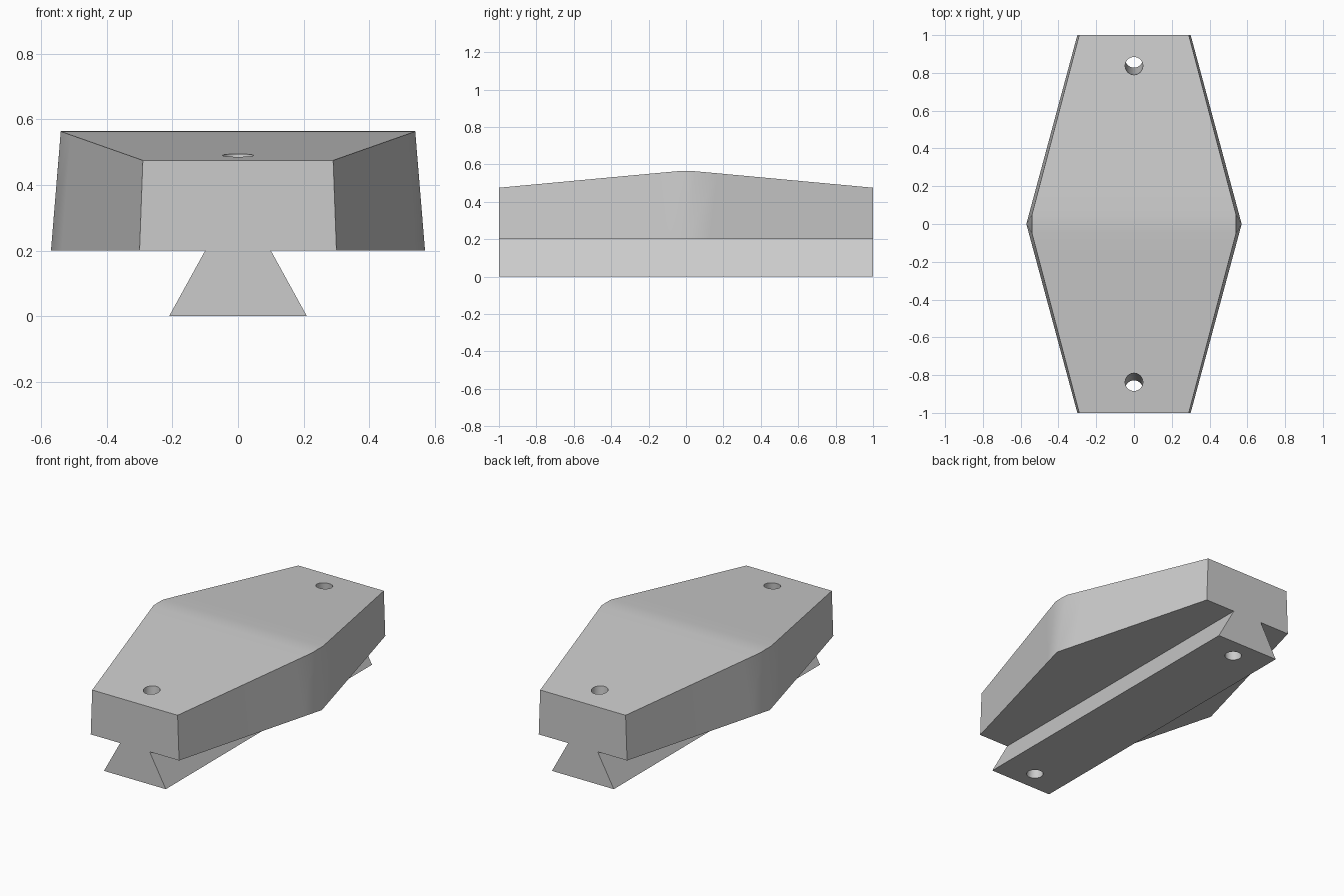
import bpy, bmesh, math
from mathutils import Vector

cube = bpy.data.objects.get("Cube")
if cube:
    bpy.data.objects.remove(cube, do_unlink=True)

grey = bpy.data.materials.new("plain grey")
grey.use_nodes = True
grey.diffuse_color = (0.6, 0.6, 0.6, 1)
grey.node_tree.nodes["Principled BSDF"].inputs["Base Color"].default_value = (0.6, 0.6, 0.6, 1)


def add_object(name, bm):
    mesh = bpy.data.meshes.new(name)
    bmesh.ops.recalc_face_normals(bm, faces=bm.faces)
    bm.to_mesh(mesh)
    bm.free()
    mesh.materials.append(grey)
    obj = bpy.data.objects.new(name, mesh)
    bpy.context.collection.objects.link(obj)
    return obj


def lerp(a, b, t):
    return a + (b - a) * t


def section(t, side):
    """Dovetail and tapered block outline; t runs from the end (0) to the middle (1)."""
    y_low = side * (1 - t)
    y_top = side * lerp(1, 0.05, t)
    wide_low, wide_top = lerp(0.30, 0.57, t), lerp(0.29, 0.54, t)
    z_top = lerp(0.475, 0.563, t)
    right = [(0.21, y_low, 0), (0.10, y_low, 0.2),
             (wide_low, y_low, 0.2), (wide_top, y_top, z_top)]
    return right + [(-x, y, z) for x, y, z in reversed(right)]


# Main body: loft the outline along y, with a narrow rounded ridge on top
STEPS = 8
rows = [section(i / STEPS, -1) for i in range(STEPS + 1)]
ridge = [(x, 0, 0.565 if z > 0.5 else z) for x, y, z in rows[-1]]
rows += [ridge] + [section(i / STEPS, 1) for i in range(STEPS, -1, -1)]

bm = bmesh.new()
loops = [[bm.verts.new(p) for p in row] for row in rows]
for a, b in zip(loops, loops[1:]):
    for i in range(8):
        j = (i + 1) % 8
        bm.faces.new((a[i], a[j], b[j], b[i]))
bm.faces.new(loops[0])
bm.faces.new(loops[-1])
bmesh.ops.remove_doubles(bm, verts=bm.verts, dist=0.0005)
body = add_object("dovetail_block", bm)

# Slanted screw holes near both ends
for label, side in (("front", -1), ("back", 1)):
    low, high = Vector((0, side * 0.875, 0)), Vector((0, side * 0.837, 0.49))
    axis = high - low
    bm = bmesh.new()
    bmesh.ops.create_cone(bm, cap_ends=True, segments=32, radius1=0.047,
                          radius2=0.047, depth=1.0)
    cutter = add_object(label + "_hole_cutter", bm)
    cutter.location = (low + high) / 2
    cutter.rotation_euler = axis.to_track_quat('Z', 'Y').to_euler()
    cutter.hide_render = True
    cutter.hide_set(True)
    cut = body.modifiers.new(label + " hole", 'BOOLEAN')
    cut.operation = 'DIFFERENCE'
    cut.solver = 'EXACT'
    cut.object = cutter

# Bake the holes and drop the cutters
bpy.context.view_layer.update()
bpy.ops.object.select_all(action='DESELECT')
bpy.context.view_layer.objects.active = body
body.select_set(True)
for mod in list(body.modifiers):
    cutter = mod.object
    bpy.ops.object.modifier_apply(modifier=mod.name)
    bpy.data.objects.remove(cutter, do_unlink=True)
bpy.ops.object.shade_smooth_by_angle(angle=math.radians(15))
